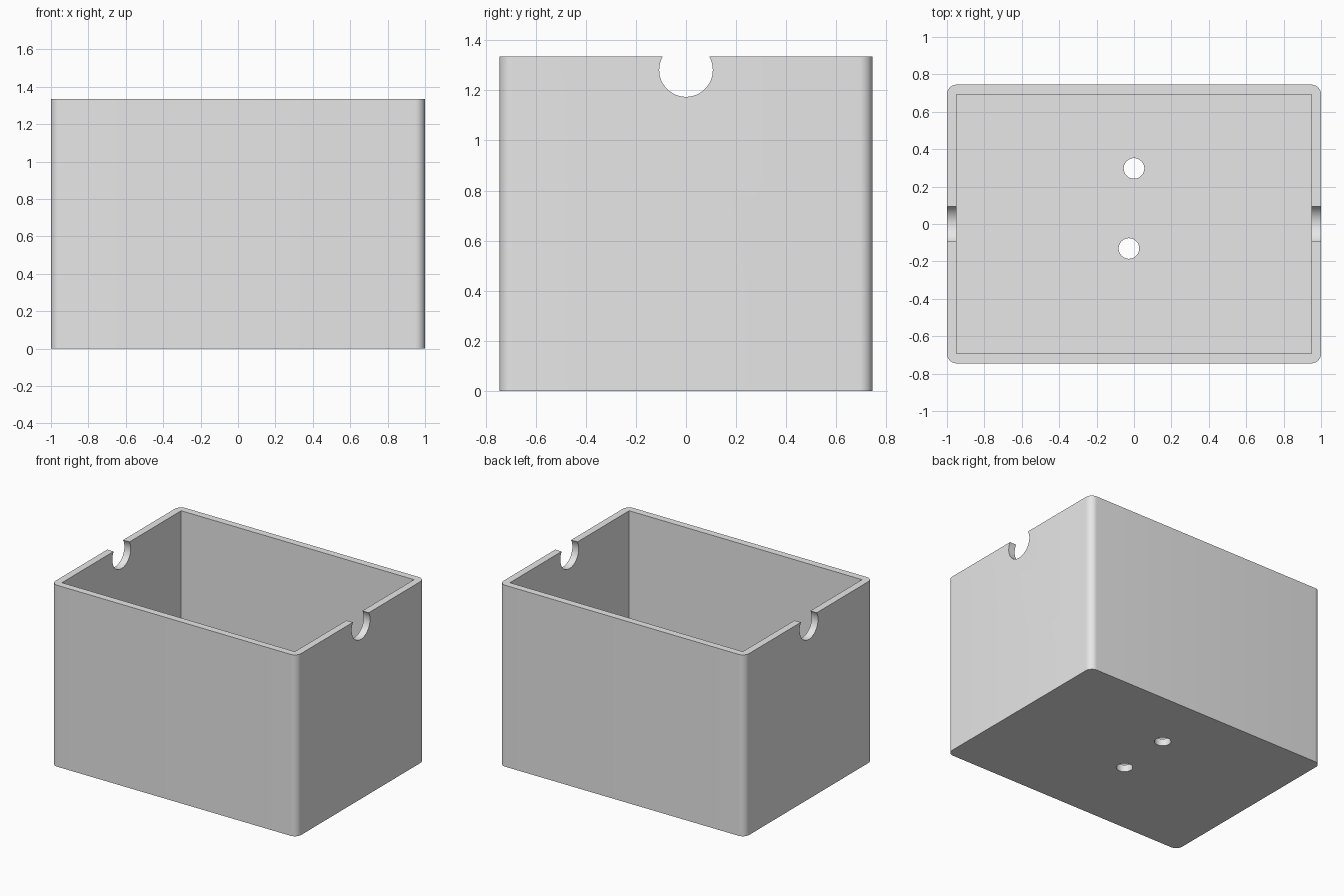
import bpy
import bmesh
from math import pi, radians

cube = bpy.data.objects.get("Cube")
if cube:
    bpy.data.objects.remove(cube, do_unlink=True)

WIDTH, DEPTH, HEIGHT = 2.0, 1.49, 1.335
WALL = 0.052

grey = bpy.data.materials.new("light grey")
grey.use_nodes = True
grey.diffuse_color = (0.8, 0.8, 0.8, 1)
grey.node_tree.nodes["Principled BSDF"].inputs["Base Color"].default_value = (0.8, 0.8, 0.8, 1)


def block(name, size, z_bottom, corner=0):
    """Upright box, optionally with rounded vertical edges."""
    bm = bmesh.new()
    bmesh.ops.create_cube(bm, size=1)
    for v in bm.verts:
        v.co.x *= size[0]
        v.co.y *= size[1]
        v.co.z = (v.co.z + 0.5) * size[2] + z_bottom
    if corner:
        upright = [e for e in bm.edges
                   if abs(e.verts[0].co.z - e.verts[1].co.z) > size[2] / 2]
        bmesh.ops.bevel(bm, geom=upright, offset=corner, segments=10,
                        profile=0.5, affect='EDGES')
    mesh = bpy.data.meshes.new(name)
    bm.to_mesh(mesh)
    bm.free()
    mesh.materials.append(grey)
    obj = bpy.data.objects.new(name, mesh)
    bpy.context.collection.objects.link(obj)
    return obj


def rod(name, radius, length, location, rotation=(0, 0, 0)):
    bpy.ops.mesh.primitive_cylinder_add(vertices=64, radius=radius, depth=length,
                                        location=location, rotation=rotation)
    obj = bpy.context.object
    obj.name = name
    obj.data.materials.append(grey)
    return obj


def cut(target, cutter):
    """Subtract the cutter from the target, then discard the cutter."""
    cutter.hide_render = True
    bpy.context.view_layer.objects.active = target
    mod = target.modifiers.new("cut", 'BOOLEAN')
    mod.operation = 'DIFFERENCE'
    mod.solver = 'EXACT'
    mod.object = cutter
    bpy.ops.object.modifier_apply(modifier=mod.name)
    bpy.data.objects.remove(cutter, do_unlink=True)


# Open box: rounded outside, square cavity
box = block("open_box", (WIDTH, DEPTH, HEIGHT), 0, corner=WALL)
cut(box, block("cavity", (WIDTH - 2 * WALL, DEPTH - 2 * WALL, HEIGHT), WALL))

# Round notches through the rims of both end walls
cut(box, rod("notch_cutter", 0.107, 2.4, (0, 0, 1.281), (0, pi / 2, 0)))

# Two holes through the floor
for x, y in ((0, 0.297), (-0.027, -0.131)):
    cut(box, rod("hole_cutter", 0.055, 0.4, (x, y, 0)))

# Smooth the curves, keep the edges sharp
bpy.ops.object.select_all(action='DESELECT')
box.select_set(True)
bpy.context.view_layer.objects.active = box
bpy.ops.object.shade_smooth_by_angle(angle=radians(30))
